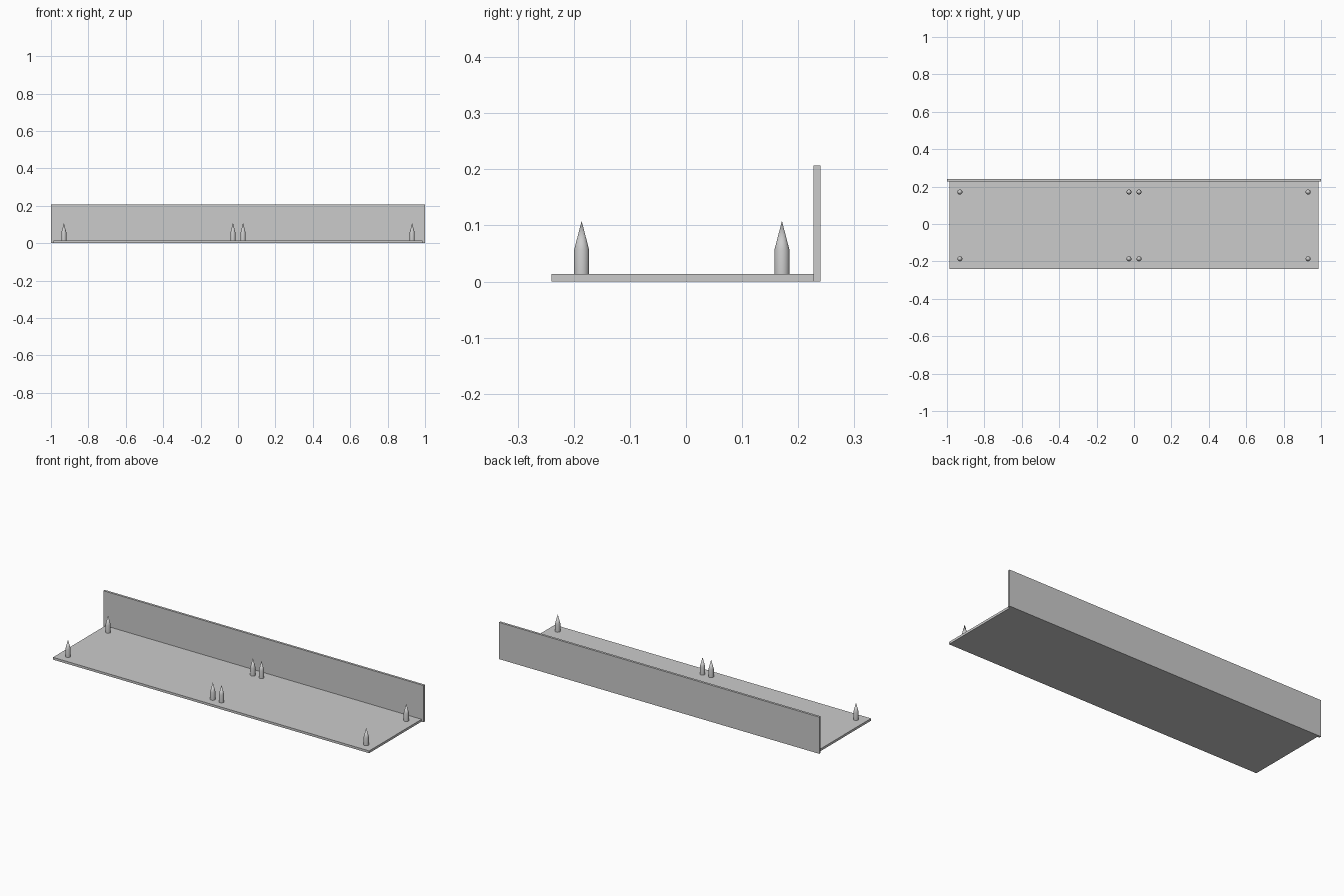
import bpy
import bmesh

if "Cube" in bpy.data.objects:
    bpy.data.objects.remove(bpy.data.objects["Cube"], do_unlink=True)

# Single grey finish
grey = bpy.data.materials.new("plain_grey")
grey.use_nodes = True
COLOUR = (0.6, 0.6, 0.6, 1)
grey.diffuse_color = COLOUR
grey.node_tree.nodes["Principled BSDF"].inputs["Base Color"].default_value = COLOUR


def finish(name, bm):
    bmesh.ops.recalc_face_normals(bm, faces=bm.faces)
    mesh = bpy.data.meshes.new(name)
    bm.to_mesh(mesh)
    bm.free()
    mesh.materials.append(grey)
    obj = bpy.data.objects.new(name, mesh)
    bpy.context.collection.objects.link(obj)
    return obj


def box(name, low, high):
    bm = bmesh.new()
    bmesh.ops.create_cube(bm, size=1)
    for v in bm.verts:
        v.co = [(a + b) / 2 + c * (b - a) for a, b, c in zip(low, high, v.co)]
    return finish(name, bm)


def peg(name, x, y, sides=32):
    # Straight shank spun from a half profile, ending in a cone point
    bm = bmesh.new()
    profile = [(0, BASE_TOP), (0.0135, BASE_TOP), (0.0135, 0.056), (0, 0.108)]
    verts = [bm.verts.new((r, 0, z)) for r, z in profile]
    edges = [bm.edges.new(pair) for pair in zip(verts, verts[1:])]
    bmesh.ops.spin(bm, geom=verts + edges, cent=(0, 0, 0), axis=(0, 0, 1),
                   angle=6.283185307, steps=sides)
    bmesh.ops.remove_doubles(bm, verts=bm.verts, dist=0.0001)
    obj = finish(name, bm)
    obj.location = (x, y, 0)
    bpy.ops.object.select_all(action="DESELECT")
    obj.select_set(True)
    bpy.context.view_layer.objects.active = obj
    bpy.ops.object.shade_smooth_by_angle(angle=0.4)


# Base board and upright back board
BASE_TOP = 0.013
box("base_board", (-0.987, -0.24, 0), (0.987, 0.227, BASE_TOP))
box("back_board", (-1, 0.227, 0), (1, 0.24, 0.207))

# Pointed pegs: four columns in two rows
columns = {"right": -0.931, "middle_right": -0.027,
           "middle_left": 0.027, "left": 0.931}
for row, y in (("front", -0.186), ("back", 0.171)):
    for column, x in columns.items():
        peg(f"{row}_{column}_peg", x, y)
